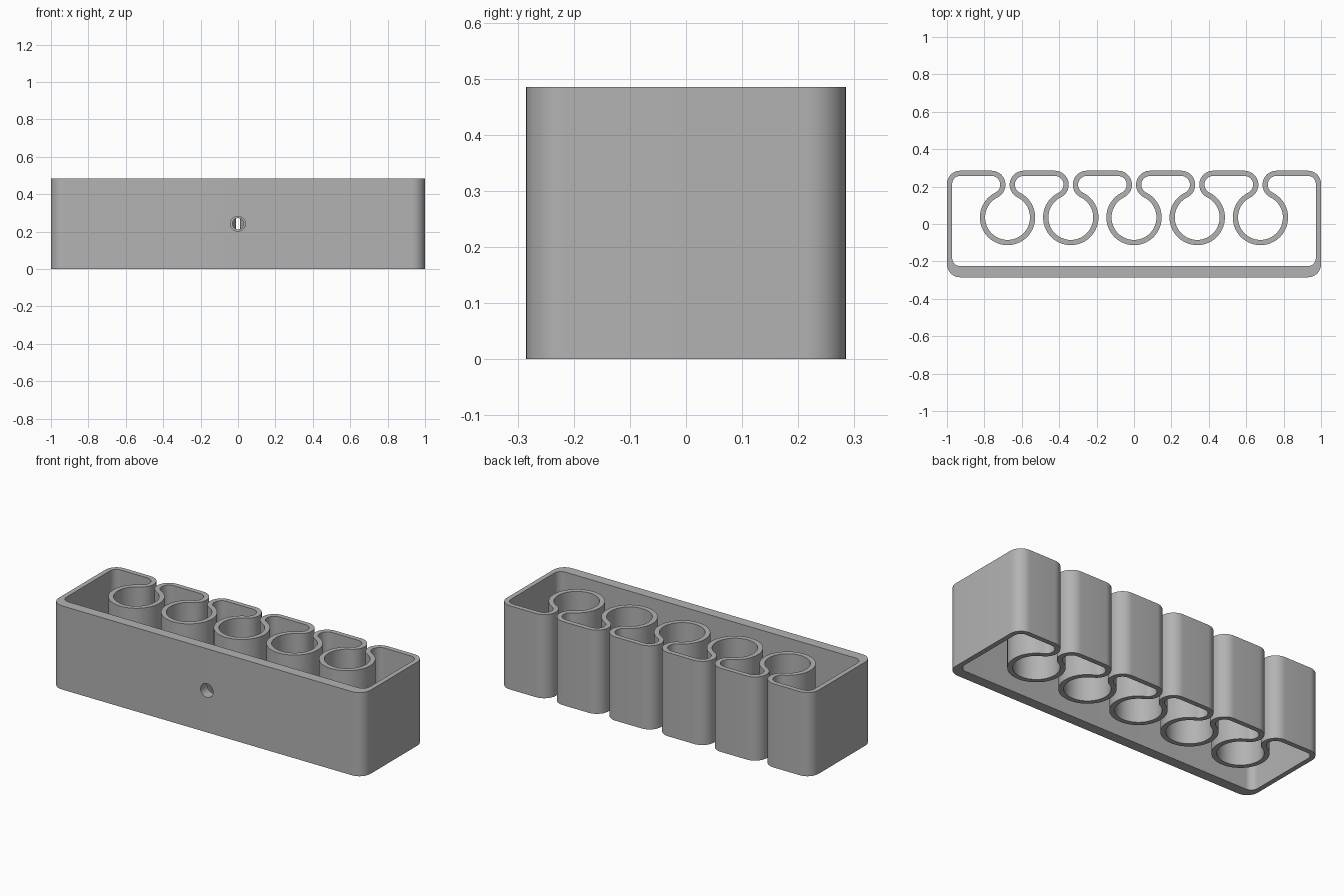
import bpy, bmesh
from math import radians, degrees, cos, sin, atan2, hypot, pi

if "Cube" in bpy.data.objects:
    bpy.data.objects.remove(bpy.data.objects["Cube"], do_unlink=True)

HALF_X, HALF_Y, HEIGHT = 1.0, 0.285, 0.485
WALL, FRONT_WALL = 0.028, 0.06
CORNER_R, LIP_R, TUBE_R = 0.07, 0.075, 0.12
TUBE_Y, PITCH = 0.035, 0.338
LIP_Y = HALF_Y - LIP_R
LIP_DX = ((LIP_R + TUBE_R) ** 2 - (LIP_Y - TUBE_Y) ** 2) ** 0.5
# Direction from tube centre to lip centre, where both arcs are tangent
TANGENT = degrees(atan2(LIP_Y - TUBE_Y, LIP_DX))

# Plain grey plastic
grey = bpy.data.materials.new("grey plastic")
grey.diffuse_color = (0.45, 0.45, 0.45, 1)
grey.use_nodes = True
grey.node_tree.nodes["Principled BSDF"].inputs["Base Color"].default_value = grey.diffuse_color


def arc(cx, cy, r, a0, a1, steps):
    angles = [radians(a0 + (a1 - a0) * i / steps) for i in range(steps + 1)]
    return [(cx + r * cos(a), cy + r * sin(a)) for a in angles]


def contour(wall, front):
    """Closed outline, moved inward by the wall thickness."""
    r = CORNER_R - wall
    x, back = HALF_X - CORNER_R, HALF_Y - CORNER_R
    low = -HALF_Y + front + r
    pts = arc(-x, low, r, 180, 270, 10) + arc(x, low, r, 270, 360, 10)
    pts += arc(x, back, r, 0, 90, 10)
    for i in (2, 1, 0, -1, -2):
        cx = i * PITCH
        lip = LIP_R - wall
        pts += arc(cx + LIP_DX, LIP_Y, lip, 90, 180 + TANGENT, 18)
        pts += arc(cx, TUBE_Y, TUBE_R + wall, TANGENT, -180 - TANGENT, 48)[1:-1]
        pts += arc(cx - LIP_DX, LIP_Y, lip, -TANGENT, 90, 18)
    return pts + arc(-x, back, r, 90, 180, 10)


# Holder body: one continuous wall, open at top and bottom
bm = bmesh.new()
loops = []
for wall, front in ((0, 0), (WALL, FRONT_WALL)):
    pts = contour(wall, front)
    for z in (0, HEIGHT):
        loops.append([bm.verts.new((px, py, z)) for px, py in pts])
out_low, out_top, in_low, in_top = loops
for a, b in ((out_low, out_top), (out_top, in_top), (in_top, in_low), (in_low, out_low)):
    for i in range(len(a)):
        j = (i + 1) % len(a)
        bm.faces.new((a[i], a[j], b[j], b[i]))
bmesh.ops.recalc_face_normals(bm, faces=bm.faces[:])
mesh = bpy.data.meshes.new("holder_body")
bm.to_mesh(mesh)
bm.free()
mesh.materials.append(grey)
body = bpy.data.objects.new("holder_body", mesh)
bpy.context.collection.objects.link(body)


# Screw hole: wide in the front wall, narrower in the middle tube
def drill(name, radius, y0, y1):
    bpy.ops.mesh.primitive_cylinder_add(vertices=40, radius=radius, depth=y1 - y0,
                                        location=(0, (y0 + y1) / 2, HEIGHT / 2),
                                        rotation=(pi / 2, 0, 0))
    cutter = bpy.context.object
    cutter.name = name
    cutter.hide_render = True
    cutter.data.materials.append(grey)
    bpy.ops.object.select_all(action='DESELECT')
    body.select_set(True)
    bpy.context.view_layer.objects.active = body
    mod = body.modifiers.new(name, 'BOOLEAN')
    mod.operation = 'DIFFERENCE'
    mod.solver = 'EXACT'
    mod.object = cutter
    bpy.ops.object.modifier_apply(modifier=mod.name)
    bpy.data.objects.remove(cutter, do_unlink=True)


drill("front_hole_cutter", 0.04, -0.35, -0.17)
drill("tube_hole_cutter", 0.03, -0.17, -0.03)
bpy.ops.object.shade_smooth_by_angle(angle=radians(30))
